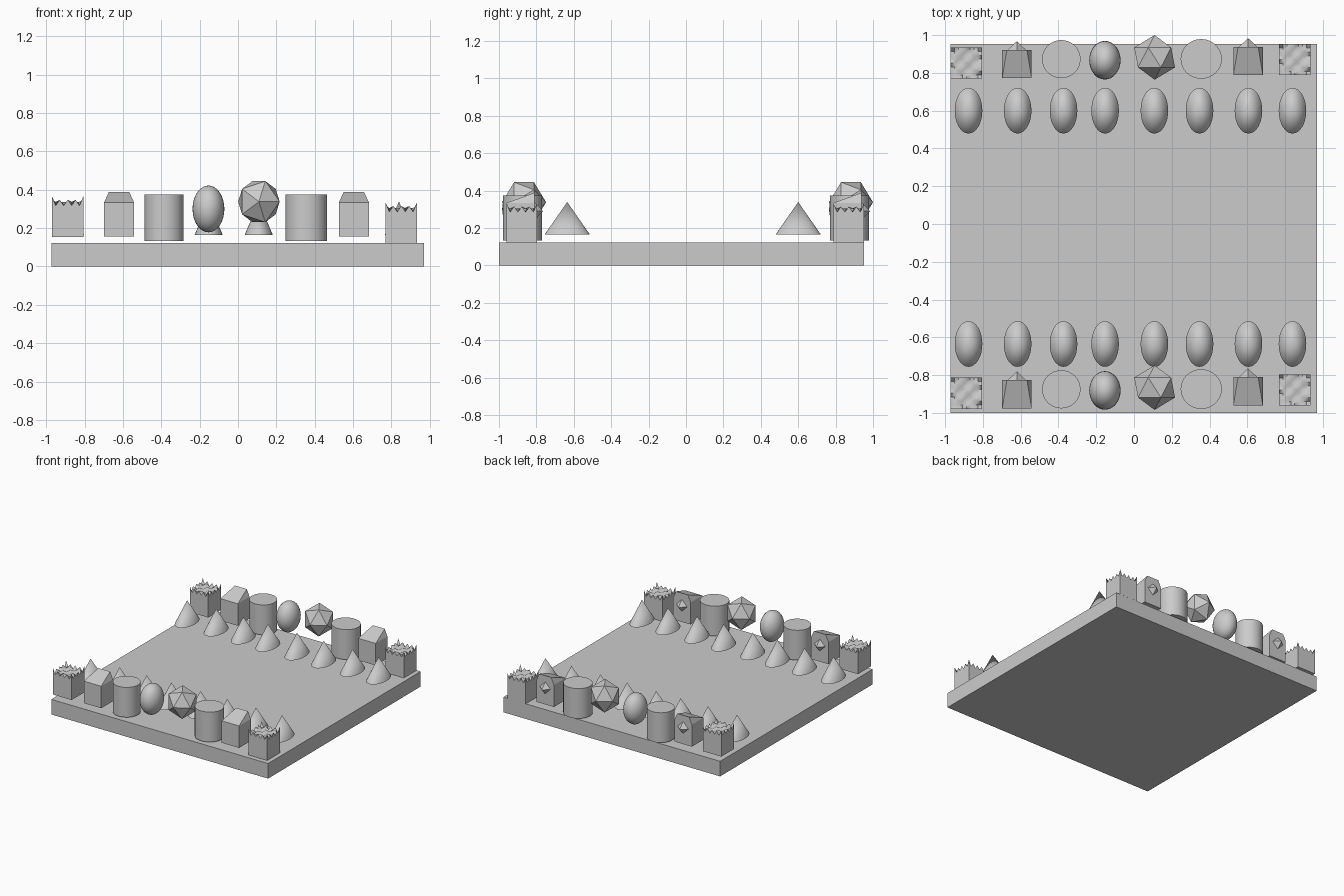
import bpy, bmesh, math
from mathutils import Matrix, Vector

if "Cube" in bpy.data.objects:
    bpy.data.objects.remove(bpy.data.objects["Cube"])

ROW_SHIFT = -1.748   # back rank to front rank
PAWN_SHIFT = -1.235


def finish(bm, name, smooth=None):
    bmesh.ops.recalc_face_normals(bm, faces=bm.faces)
    me = bpy.data.meshes.new(name)
    bm.to_mesh(me)
    bm.free()
    ob = bpy.data.objects.new(name, me)
    bpy.context.collection.objects.link(ob)
    if smooth:
        bpy.ops.object.select_all(action='DESELECT')
        ob.select_set(True)
        bpy.context.view_layer.objects.active = ob
        bpy.ops.object.shade_smooth_by_angle(angle=math.radians(smooth))
    return ob


def place(loc, size):
    return Matrix.Translation(loc) @ Matrix.Diagonal((*size, 1))


def front_copy(ob, dy):
    c = ob.copy()
    c.name = "front_" + ob.name
    c.location.y += dy
    bpy.context.collection.objects.link(c)


def box(name, lo, hi):
    bm = bmesh.new()
    lo, hi = Vector(lo), Vector(hi)
    bmesh.ops.create_cube(bm, size=1, matrix=place((lo + hi) / 2, hi - lo))
    return finish(bm, name)


def tower(x, y, z):
    # square tower with a jagged, hollowed top
    n, w, base = 8, 0.165, 0.214
    bm = bmesh.new()
    grid = {}
    for i in range(n + 1):
        for j in range(n + 1):
            rim = i in (0, n) or j in (0, n)
            corner = i in (0, n) and j in (0, n)
            h = base - 0.045
            if rim:
                h = base - (0.02 if (i + j) % 2 == 0 else 0.05)
            elif (i // 2 + j // 2) % 2 == 0:
                h += 0.015
            if corner:
                h = base
            grid[i, j] = bm.verts.new((x + w * (i / n - .5), y + w * (j / n - .5), z + h))
    for i in range(n):
        for j in range(n):
            f = bm.faces.new([grid[i, j], grid[i + 1, j], grid[i + 1, j + 1], grid[i, j + 1]])
            f.smooth = True
    # walls
    ring = bmesh.ops.extrude_edge_only(bm, edges=[e for e in bm.edges if e.is_boundary])
    low = [v for v in ring["geom"] if isinstance(v, bmesh.types.BMVert)]
    for v in low:
        v.co.z = z
    bmesh.ops.holes_fill(bm, edges=[e for e in bm.edges if e.is_boundary], sides=0)
    return finish(bm, "tower", 60)


def horse(x, y):
    # block with sloping head and a snout on the back side
    bm = bmesh.new()
    bmesh.ops.create_cube(bm, size=1, matrix=place((x, y + .075, .245), (.156, .15, .178)))
    bm.faces.ensure_lookup_table()
    top = max(bm.faces, key=lambda f: f.calc_center_median().z)
    head = bmesh.ops.extrude_discrete_faces(bm, faces=[top])["faces"][0]
    for v in head.verts:
        back = v.co.y > y + .05
        if back:
            v.co += Vector((-.025 if v.co.x > x else .025, 0, .055))
    bmesh.ops.remove_doubles(bm, verts=bm.verts, dist=1e-4)
    # snout
    bmesh.ops.create_cone(bm, cap_ends=True, segments=4, radius1=.052, radius2=0, depth=.05,
                          matrix=Matrix.Translation((x, y + .171, .29))
                          @ Matrix.Rotation(-math.pi / 2, 4, 'X'))
    return finish(bm, "horse_piece")


# board
box("board", (-.972, -1, 0), (.97, .952, .122))

# back rank, copied to the front rank
pieces = [tower(-.888, .852, .153), tower(.851, .87, .121),
          horse(-.62, .772), horse(.604, .788)]

# cylinders
for x, y, rx, ry in ((-.385, .873, .102, .101), (.356, .874, .109, .105)):
    bm = bmesh.new()
    bmesh.ops.create_cone(bm, cap_ends=True, segments=32, radius1=1, radius2=1, depth=1,
                          matrix=place((x, y, .254), (rx, ry, .242)))
    pieces.append(finish(bm, "cylinder_piece", 40))

# egg
bm = bmesh.new()
bmesh.ops.create_uvsphere(bm, u_segments=32, v_segments=16, radius=1,
                          matrix=place((-.154, .867, .30), (.083, .102, .122)))
pieces.append(finish(bm, "egg_piece", 40))

# faceted ball
bm = bmesh.new()
bmesh.ops.create_icosphere(bm, subdivisions=1, radius=1,
                           matrix=place((.109, .882, .338), (.121, .118, .126))
                           @ Matrix.Rotation(math.pi / 2, 4, 'X'))
pieces.append(finish(bm, "faceted_piece"))

for p in pieces:
    front_copy(p, ROW_SHIFT)

# pawn cones
for x in (-.876, -.616, -.373, -.153, .108, .347, .606, .839):
    bm = bmesh.new()
    bmesh.ops.create_cone(bm, cap_ends=True, segments=32, radius1=1, radius2=0, depth=1,
                          matrix=place((x, .6, .252), (.073, .121, .174)))
    front_copy(finish(bm, "pawn_cone", 40), PAWN_SHIFT)
